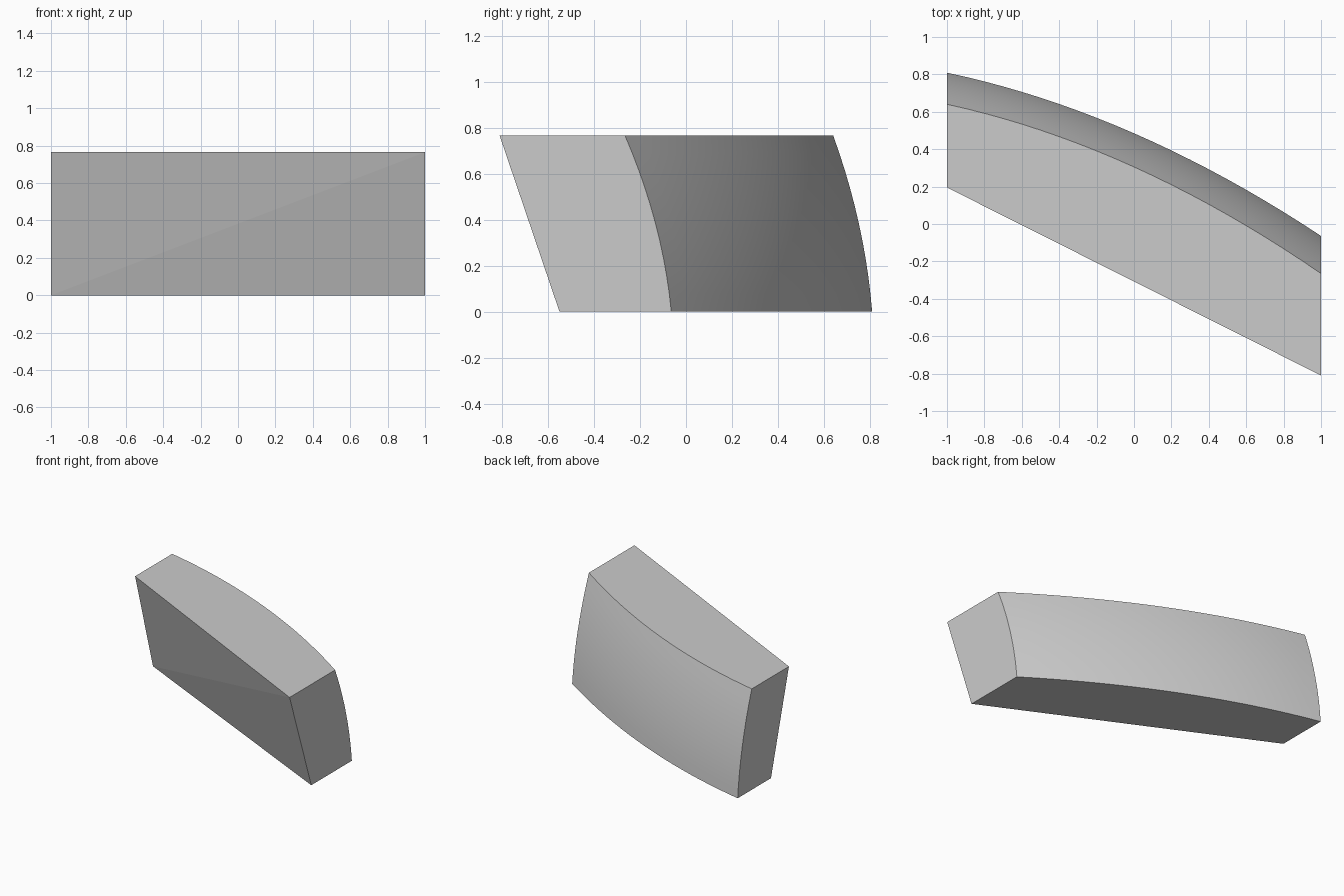
import bpy, bmesh

if "Cube" in bpy.data.objects:
    bpy.data.objects.remove(bpy.data.objects["Cube"])

H, NX, NZ = 0.765, 20, 10


def back_y(x, z):
    # doubly curved rear surface, bending both along its length and upward
    t = z / H
    w = 0.36 * t + 0.64 * t * t
    low = 0.485 - 0.4365 * x - 0.1125 * x * x
    high = 0.305 - 0.4525 * x - 0.1175 * x * x
    return low + (high - low) * w


bm = bmesh.new()

# curved back face
grid = []
for j in range(NZ + 1):
    z = H * j / NZ
    row = []
    for i in range(NX + 1):
        x = -1 + 2 * i / NX
        row.append(bm.verts.new((x, back_y(x, z), z)))
    grid.append(row)
for j in range(NZ):
    for i in range(NX):
        f = bm.faces.new((grid[j][i], grid[j + 1][i], grid[j + 1][i + 1], grid[j][i + 1]))
        f.smooth = True

# leaning front face, slightly twisted along one diagonal
bl, br, tr, tl = [bm.verts.new(p) for p in
                  ((-1, 0.41, 0), (1, -0.55, 0), (1, -0.81, H), (-1, 0.195, H))]
bm.faces.new((bl, br, tr))
bm.faces.new((bl, tr, tl))

# flat bottom, top and ends
bm.faces.new([br, bl] + grid[0])
bm.faces.new([tl, tr] + grid[-1][::-1])
bm.faces.new([tl, bl] + [r[0] for r in grid])
bm.faces.new([br, tr] + [r[-1] for r in grid][::-1])
bmesh.ops.recalc_face_normals(bm, faces=bm.faces)

mesh = bpy.data.meshes.new("curved_block")
bm.to_mesh(mesh)
bm.free()
block = bpy.data.objects.new("curved_block", mesh)
bpy.context.collection.objects.link(block)

# smooth curve, crisp edges
bpy.context.view_layer.objects.active = block
block.select_set(True)
bpy.ops.object.shade_smooth_by_angle(angle=0.5)
# keep the front crease visible as flat facets
for p in mesh.polygons:
    if len(p.vertices) != 4:
        p.use_smooth = False
